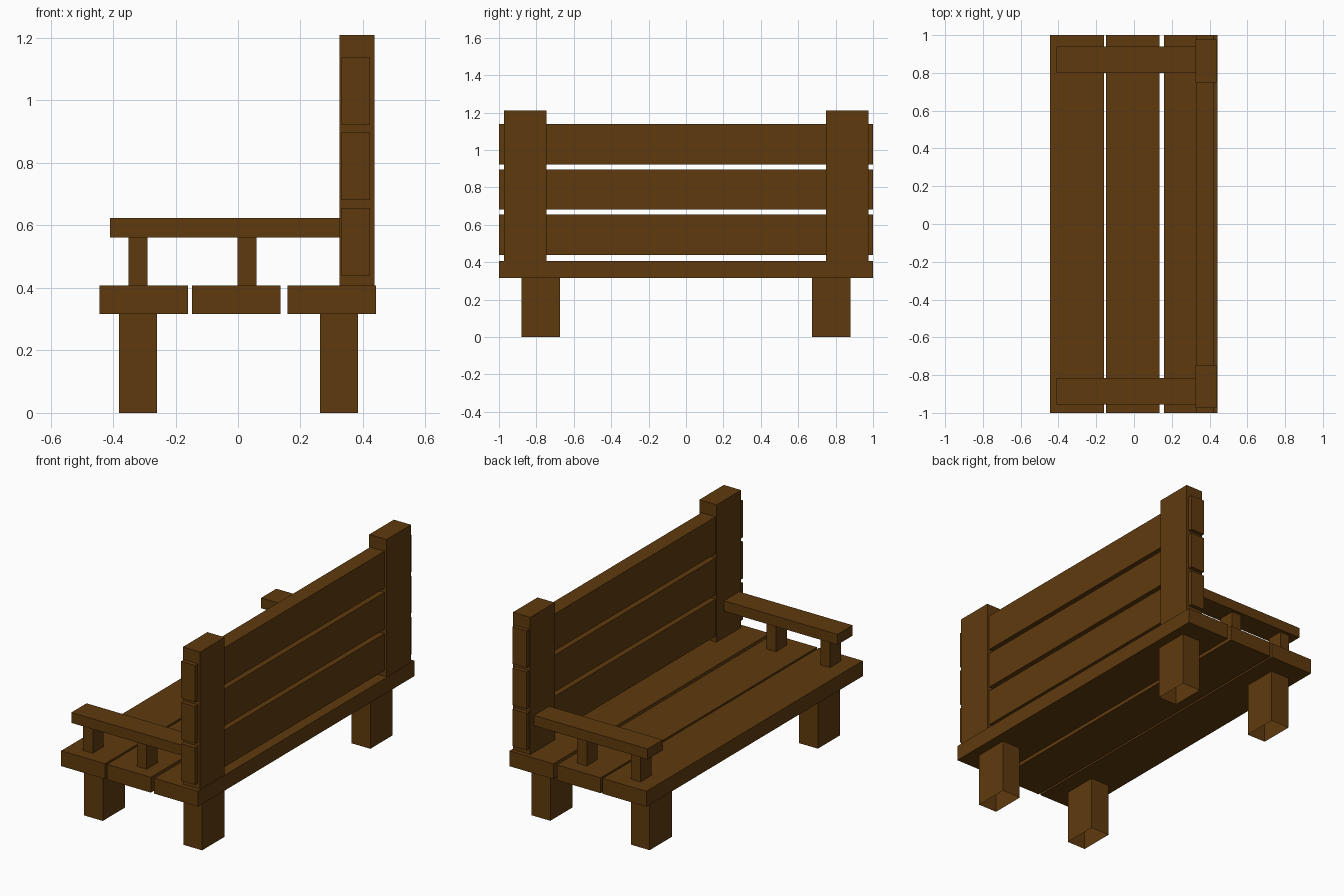
import bpy, bmesh

if "Cube" in bpy.data.objects:
    bpy.data.objects.remove(bpy.data.objects["Cube"])

wood = bpy.data.materials.new("dark_wood")
wood.diffuse_color = (0.115, 0.042, 0.004, 1)
wood.use_nodes = True
wood.node_tree.nodes["Principled BSDF"].inputs["Base Color"].default_value = wood.diffuse_color


def box(name, x, y, z, open_ends=False):
    """Box from (min, max) ranges; open_ends drops the top and bottom faces."""
    bm = bmesh.new()
    bmesh.ops.create_cube(bm, size=1)
    for v in bm.verts:
        v.co = [r[0] if c < 0 else r[1] for c, r in zip(v.co, (x, y, z))]
    bm.normal_update()
    if open_ends:
        ends = [f for f in bm.faces if abs(f.normal.z) > 0.9]
        bmesh.ops.delete(bm, geom=ends, context="FACES_ONLY")
    mesh = bpy.data.meshes.new(name)
    bm.to_mesh(mesh)
    bm.free()
    mesh.materials.append(wood)
    obj = bpy.data.objects.new(name, mesh)
    bpy.context.collection.objects.link(obj)
    return obj


# Seat planks
for i, x in enumerate([(-0.444, -0.16), (-0.148, 0.136), (0.158, 0.442)]):
    box(f"seat_plank_{i + 1}", x, (-1, 1), (0.317, 0.407))

# Backrest slats
for i, z in enumerate([0.44, 0.681, 0.922]):
    box(f"back_slat_{i + 1}", (0.332, 0.423), (-1, 1), (z, z + 0.216))

# Parts at each end of the bench; (leg, post, armrest, support) y ranges
ends = {
    "left": ((-0.88, -0.675), (-0.974, -0.747), (-0.955, -0.815), (-0.93, -0.83)),
    "right": ((0.675, 0.88), (0.749, 0.976), (0.80, 0.94), (0.82, 0.92)),
}
for side, (leg, post, arm, support) in ends.items():
    # Legs, open underneath
    box(f"front_leg_{side}", (-0.381, -0.259), leg, (0, 0.317), True)
    box(f"back_leg_{side}", (0.262, 0.384), leg, (0, 0.317), True)
    # Back post
    box(f"back_post_{side}", (0.325, 0.437), post, (0.407, 1.21))
    # Armrest and its two supports
    box(f"armrest_{side}", (-0.41, 0.326), arm, (0.562, 0.623))
    for i, x in enumerate([-0.351, -0.002]):
        box(f"arm_support_{side}_{i + 1}", (x, x + 0.062), support, (0.407, 0.562))
